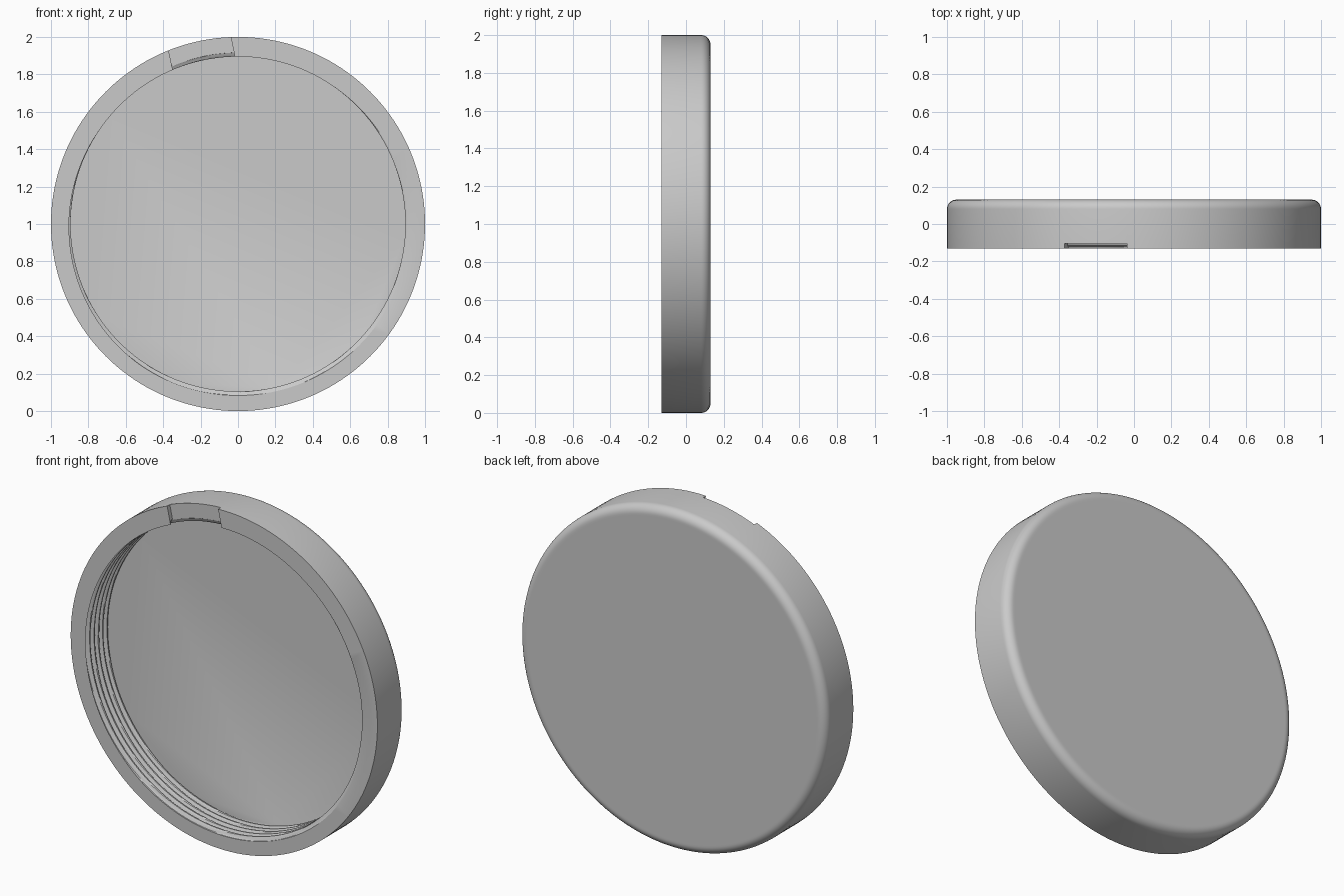
import bpy
import bmesh
from math import sin, cos, pi, radians
from mathutils import Matrix

SEGMENTS = 160
FRONT, BACK, FLOOR = -0.13, 0.13, 0.08
CREST, ROOT = 0.895, 0.917
PITCH = 0.04
THREAD_ROWS = 56
CENTRE_Z = 1.0

default = bpy.data.objects.get("Cube")
if default:
    bpy.data.objects.remove(default)

# One plain grey plastic
grey = bpy.data.materials.new("grey_plastic")
grey.use_nodes = True
colour = (0.59, 0.59, 0.59, 1)
grey.diffuse_color = colour
grey.node_tree.nodes["Principled BSDF"].inputs["Base Color"].default_value = colour


def add_object(name, bm):
    bmesh.ops.recalc_face_normals(bm, faces=bm.faces)
    mesh = bpy.data.meshes.new(name)
    bm.to_mesh(mesh)
    bm.free()
    mesh.materials.append(grey)
    obj = bpy.data.objects.new(name, mesh)
    bpy.context.collection.objects.link(obj)
    return obj


def thread_radius(angle, y):
    """Trapezoid right-hand screw thread, with a crest at the rim by the notch."""
    turn = ((y - FRONT) / PITCH + (angle - radians(100)) / (2 * pi)) % 1
    height = abs(turn - 0.5) * 2
    groove = min(1, max(0, (0.75 - height) / 0.5))
    return CREST + (ROOT - CREST) * groove


def add_ring(bm, y, radius=None):
    ring = []
    for i in range(SEGMENTS):
        angle = 2 * pi * i / SEGMENTS
        r = thread_radius(angle, y) if radius is None else radius
        ring.append(bm.verts.new((r * cos(angle), y, CENTRE_Z + r * sin(angle))))
    return ring


# Cap body: floor, threaded bore, flat rim, outer wall, rounded edge and back
bm = bmesh.new()
rings = [add_ring(bm, FLOOR + (FRONT - FLOOR) * k / THREAD_ROWS)
         for k in range(THREAD_ROWS + 1)]
rings.append(add_ring(bm, FRONT, 1))
fillet = 0.05
for k in range(9):
    a = pi / 2 * k / 8
    rings.append(add_ring(bm, BACK - fillet + fillet * sin(a), 1 - fillet + fillet * cos(a)))
rings.append(add_ring(bm, BACK, 0.94))
for ring, following in zip(rings, rings[1:]):
    for i in range(SEGMENTS):
        j = (i + 1) % SEGMENTS
        bm.faces.new((ring[i], ring[j], following[j], following[i]))
bm.faces.new(rings[0])
bm.faces.new(rings[-1])
body = add_object("cap_body", bm)

# Shallow rectangular notch across the front rim
bm = bmesh.new()
bmesh.ops.create_cube(bm, size=1)
bm.transform(Matrix.Translation((0, 0, CENTRE_Z))
             @ Matrix.Rotation(radians(-12), 4, "Y")
             @ Matrix.Translation((0, FRONT, 0.97))
             @ Matrix.Diagonal((0.34, 0.05, 0.26, 1)))
cutter = add_object("notch_cutter", bm)
cutter.hide_render = True
cutter.hide_set(True)
cut = body.modifiers.new("notch", "BOOLEAN")
cut.operation = "DIFFERENCE"
cut.solver = "EXACT"
cut.object = cutter

# Smooth round walls, sharp rim and floor edges
bpy.ops.object.select_all(action="DESELECT")
body.select_set(True)
bpy.context.view_layer.objects.active = body
bpy.ops.object.shade_smooth_by_angle(angle=radians(25))
